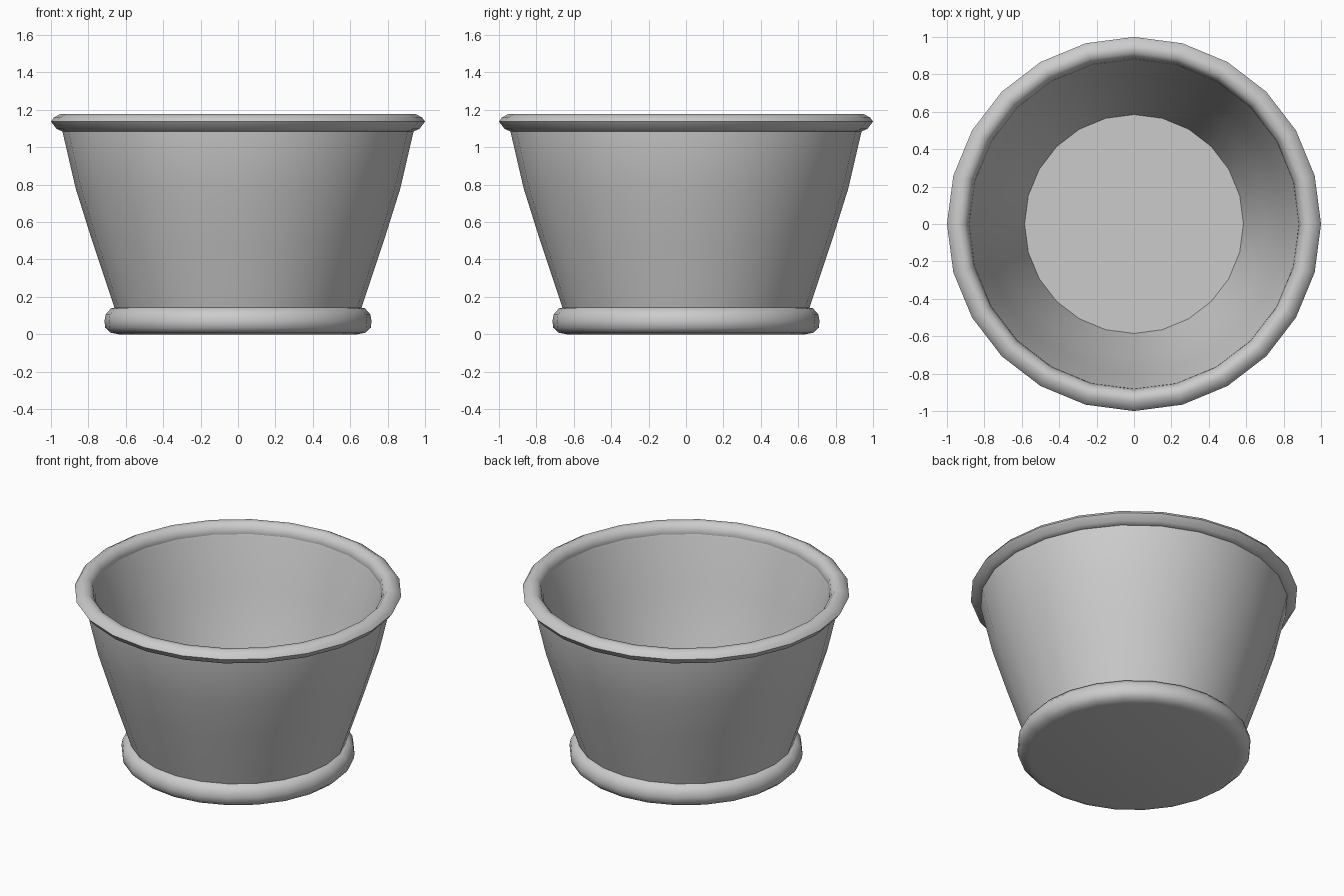
import bpy, bmesh, math

cube = bpy.data.objects.get("Cube")
if cube:
    bpy.data.objects.remove(cube, do_unlink=True)

SIDES = 24

clay = bpy.data.materials.new("grey clay")
clay.use_nodes = True
grey = (0.6, 0.6, 0.6, 1)
clay.diffuse_color = grey
clay.node_tree.nodes["Principled BSDF"].inputs["Base Color"].default_value = grey


def lathe(name, profile, closed=False):
    """Revolve (radius, z) points around z; radius 0 makes a pole."""
    bm = bmesh.new()
    verts = [bm.verts.new((r, 0, z)) for r, z in profile]
    edges = [bm.edges.new(pair) for pair in zip(verts, verts[1:])]
    if closed:
        edges.append(bm.edges.new((verts[-1], verts[0])))
    bmesh.ops.spin(bm, geom=verts + edges, cent=(0, 0, 0), axis=(0, 0, 1),
                   angle=math.tau, steps=SIDES, use_merge=True)
    bmesh.ops.remove_doubles(bm, verts=bm.verts, dist=0.0001)
    bmesh.ops.recalc_face_normals(bm, faces=bm.faces)
    mesh = bpy.data.meshes.new(name)
    bm.to_mesh(mesh)
    bm.free()
    mesh.materials.append(clay)
    obj = bpy.data.objects.new(name, mesh)
    bpy.context.collection.objects.link(obj)
    bpy.ops.object.select_all(action="DESELECT")
    obj.select_set(True)
    bpy.context.view_layer.objects.active = obj
    bpy.ops.object.shade_smooth_by_angle(angle=math.radians(50))
    return obj


# Hollow flared body: outer wall up, inner wall down to a flat floor
lathe("pot_body", [(0, 0.08), (0.64, 0.08), (0.66, 0.14), (0.78, 0.5),
                   (0.868, 0.78), (0.94, 1.09), (0.94, 1.13),
                   (0.89, 1.13), (0.875, 1.09), (0.8, 0.78),
                   (0.71, 0.5), (0.585, 0.14), (0, 0.14)])

# Rounded rim ring
lathe("rim", [(0.94, 1.085), (0.97, 1.098), (1.0, 1.137), (0.985, 1.158),
              (0.95, 1.178), (0.915, 1.175), (0.89, 1.145), (0.882, 1.11),
              (0.89, 1.09)], closed=True)

# Rounded foot with a flat underside
lathe("foot", [(0, 0), (0.64, 0), (0.68, 0.008), (0.71, 0.035), (0.714, 0.07),
               (0.708, 0.105), (0.68, 0.138), (0.65, 0.145), (0.62, 0.12),
               (0, 0.12)])
